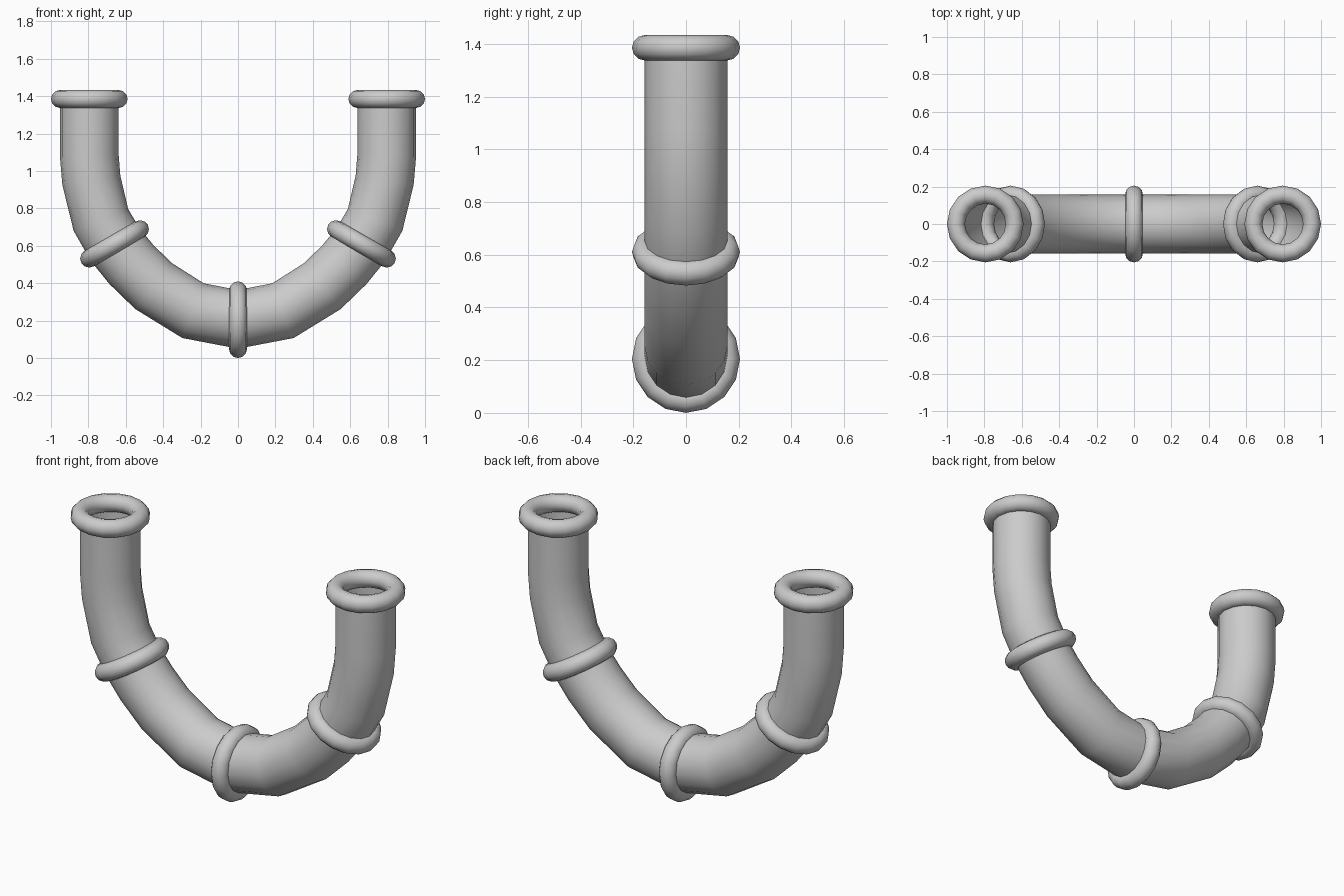
import bpy, bmesh
from math import cos, sin, pi, radians
from mathutils import Vector

if "Cube" in bpy.data.objects:
    bpy.data.objects.remove(bpy.data.objects["Cube"])

SIDES = 16
PIPE_R = 0.157
RING_MINOR = 0.048


def finish(bm, name):
    bmesh.ops.recalc_face_normals(bm, faces=bm.faces)
    for f in bm.faces:
        f.smooth = True
    me = bpy.data.meshes.new(name)
    bm.to_mesh(me)
    bm.free()
    ob = bpy.data.objects.new(name, me)
    bpy.context.collection.objects.link(ob)
    return ob


# U-shaped centre line: left half in the x-z plane, then mirrored
half = [(-0.795, 1.385), (-0.795, 1.08), (-0.784, 0.95), (-0.733, 0.738), (-0.657, 0.607),
        (-0.57, 0.50), (-0.452, 0.385), (-0.24, 0.253)]
path = half + [(0, 0.207)] + [(-x, z) for x, z in reversed(half)]
path = [Vector(p) for p in path]

# Open pipe swept along the centre line
bm = bmesh.new()
loops = []
last = len(path) - 1
for i, p in enumerate(path):
    a = (p - path[i - 1]).normalized() if i > 0 else Vector((0, 0))
    b = (path[i + 1] - p).normalized() if i < last else Vector((0, 0))
    t = (a + b).normalized()
    n = Vector((-t.y, t.x))
    loop = []
    for k in range(SIDES):
        u = 2 * pi * k / SIDES
        q = p + n * (PIPE_R * cos(u))
        loop.append(bm.verts.new((q.x, PIPE_R * sin(u), q.y)))
    loops.append(loop)
for l0, l1 in zip(loops, loops[1:]):
    for k in range(SIDES):
        j = (k + 1) % SIDES
        bm.faces.new((l0[k], l0[j], l1[j], l1[k]))
finish(bm, "pipe")


# Rounded collar rings around the pipe
def ring(name, x, z, tilt):
    bpy.ops.mesh.primitive_torus_add(
        major_radius=PIPE_R, minor_radius=RING_MINOR, major_segments=SIDES, minor_segments=12,
        location=(x, 0, z), rotation=(0, radians(tilt), 0))
    ob = bpy.context.object
    ob.name = name
    bpy.ops.object.shade_smooth()


ring("bottom_ring", 0, 0.205, 90)
for side, s in (("left", -1), ("right", 1)):
    ring(side + "_end_ring", s * 0.795, 1.385, 0)
    ring(side + "_middle_ring", s * 0.66, 0.61, s * 30)
